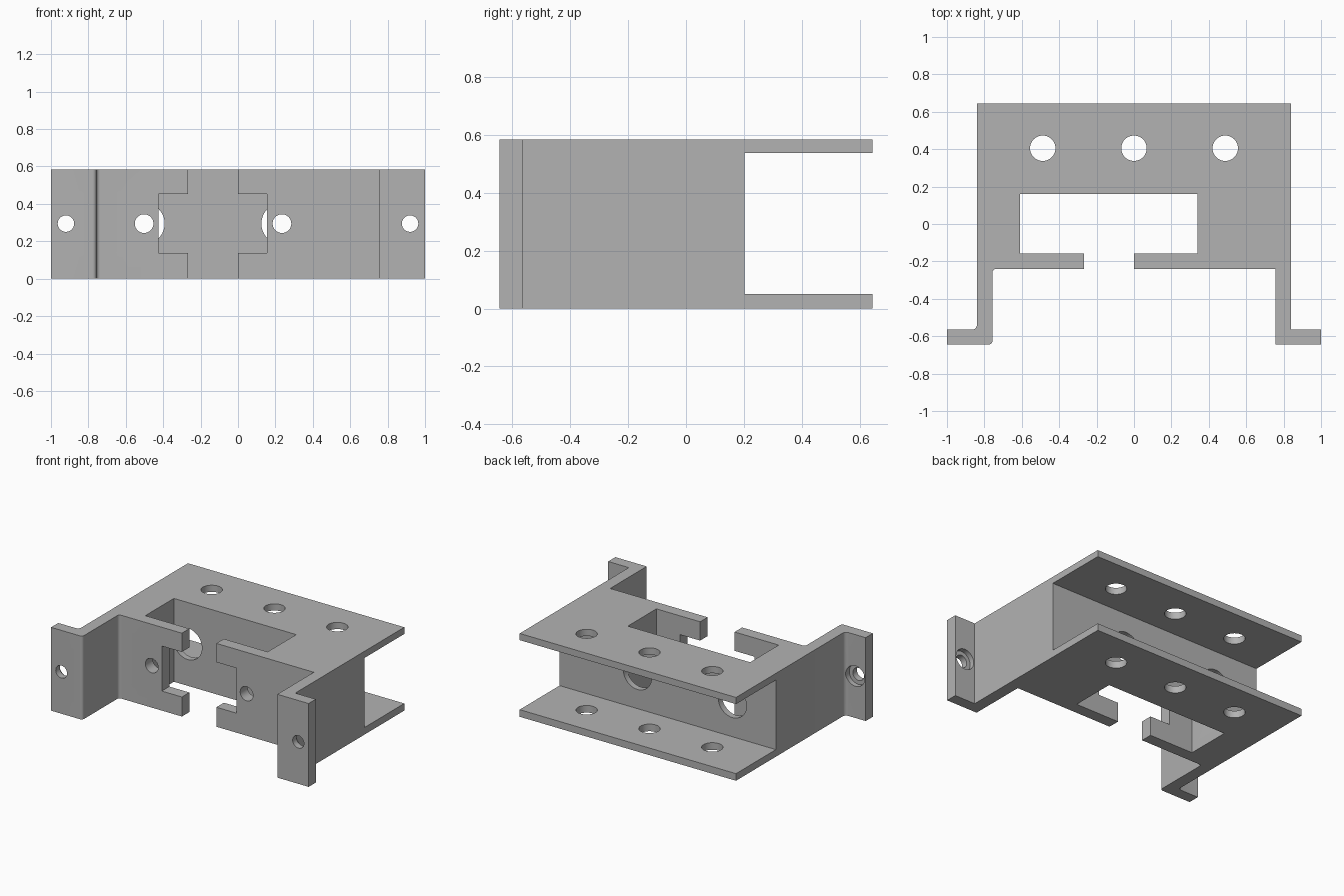
import bpy, bmesh, math
from mathutils import Matrix, Vector

cube = bpy.data.objects.get("Cube")
if cube:
    bpy.data.objects.remove(cube, do_unlink=True)

H = 0.585          # overall height
MID = H / 2 + 0.002

grey = bpy.data.materials.new("plain grey")
grey.use_nodes = True
colour = (0.45, 0.45, 0.45, 1)
grey.diffuse_color = colour
grey.node_tree.nodes["Principled BSDF"].inputs["Base Color"].default_value = colour


def make_object(name, bm):
    bmesh.ops.recalc_face_normals(bm, faces=bm.faces)
    mesh = bpy.data.meshes.new(name)
    bm.to_mesh(mesh)
    bm.free()
    mesh.materials.append(grey)
    obj = bpy.data.objects.new(name, mesh)
    bpy.context.collection.objects.link(obj)
    return obj


def rounded(corner, before, after, r, steps=5):
    """Points of a fillet at a corner, from the incoming to the outgoing side."""
    c, a, b = Vector(corner), Vector(before), Vector(after)
    u, v = (a - c).normalized(), (b - c).normalized()
    angles = [math.pi / 2 * i / steps for i in range(steps + 1)]
    return [c + u * r * (1 - math.sin(t)) + v * r * (1 - math.cos(t)) for t in angles]


def extrude_outline(name, outline):
    bm = bmesh.new()
    face = bm.faces.new([bm.verts.new((p[0], p[1], 0)) for p in outline])
    top = bmesh.ops.extrude_face_region(bm, geom=[face])
    verts = [g for g in top["geom"] if isinstance(g, bmesh.types.BMVert)]
    bmesh.ops.translate(bm, verts=verts, vec=(0, 0, H))
    return make_object(name, bm)


def cut(target, bm):
    """Subtract a temporary shape from the target."""
    tool = make_object("cutter", bm)
    tool.hide_render = True
    mod = target.modifiers.new("cut", "BOOLEAN")
    mod.operation, mod.solver, mod.object = "DIFFERENCE", "EXACT", tool
    bpy.context.view_layer.objects.active = target
    bpy.ops.object.modifier_apply(modifier=mod.name)
    bpy.data.objects.remove(tool, do_unlink=True)


def cut_box(target, x, y, z):
    bm = bmesh.new()
    size = [b - a for a, b in (x, y, z)]
    centre = [(a + b) / 2 for a, b in (x, y, z)]
    bmesh.ops.create_cube(bm, size=1, matrix=Matrix.Translation(centre) @ Matrix.Diagonal((*size, 1)))
    cut(target, bm)


def cut_hole(target, centre, radius, depth, axis):
    bm = bmesh.new()
    turn = Matrix.Rotation(math.pi / 2, 4, "X") if axis == "y" else Matrix.Identity(4)
    bmesh.ops.create_cone(bm, cap_ends=True, segments=48, radius1=radius, radius2=radius,
                          depth=depth, matrix=Matrix.Translation(centre) @ turn)
    cut(target, bm)


# Body with both legs and mounting feet; the right leg has rounded bends
BACK, FRONT, FOOT, FACE = 0.645, -0.645, -0.565, -0.24
OUT, INN = 0.84, 0.757
outline = [(-OUT, BACK)]
outline += rounded((-OUT, FOOT), (-OUT, BACK), (-1, FOOT), 0.025)
outline += [(-1, FOOT), (-1, FRONT)]
outline += rounded((-INN, FRONT), (-1, FRONT), (-INN, FACE), 0.02)
outline += rounded((-INN, FACE), (-INN, FRONT), (0, FACE), 0.02)
outline += [(INN, FACE), (INN, FRONT), (1, FRONT), (1, FOOT), (OUT, FOOT), (OUT, BACK)]
bracket = extrude_outline("mounting_bracket", outline)

# Rear channel between the upper and lower plates
cut_box(bracket, (-1.1, 1.1), (0.203, 0.8), (0.05, 0.538))
# Central pocket, front gap and wider window
cut_box(bracket, (-0.61, 0.34), (-0.157, 0.16), (-0.1, 0.7))
cut_box(bracket, (-0.268, 0.0), (-0.4, -0.1), (-0.1, 0.7))
cut_box(bracket, (-0.424, 0.156), (-0.4, -0.1), (0.137, 0.453))

# Plate holes
for x in (-0.488, 0, 0.488):
    cut_hole(bracket, (x, 0.405, MID), 0.068, 1, "z")
# Front screw holes with larger holes in the rear wall
for x in (-0.502, 0.235):
    cut_hole(bracket, (x, -0.2, MID), 0.05, 0.2, "y")
    cut_hole(bracket, (x, 0.18, MID), 0.11, 0.2, "y")
# Foot screw holes, recessed from behind
for side in (-1, 1):
    cut_hole(bracket, (side * 0.92, -0.6, MID), 0.044, 0.2, "y")
    cut_hole(bracket, (side * 0.92, FOOT, MID), 0.072, 0.07, "y")

# Smooth the holes and bends, keep the edges sharp
bpy.ops.object.select_all(action="DESELECT")
bracket.select_set(True)
bpy.context.view_layer.objects.active = bracket
bpy.ops.object.shade_smooth_by_angle(angle=math.radians(30))
